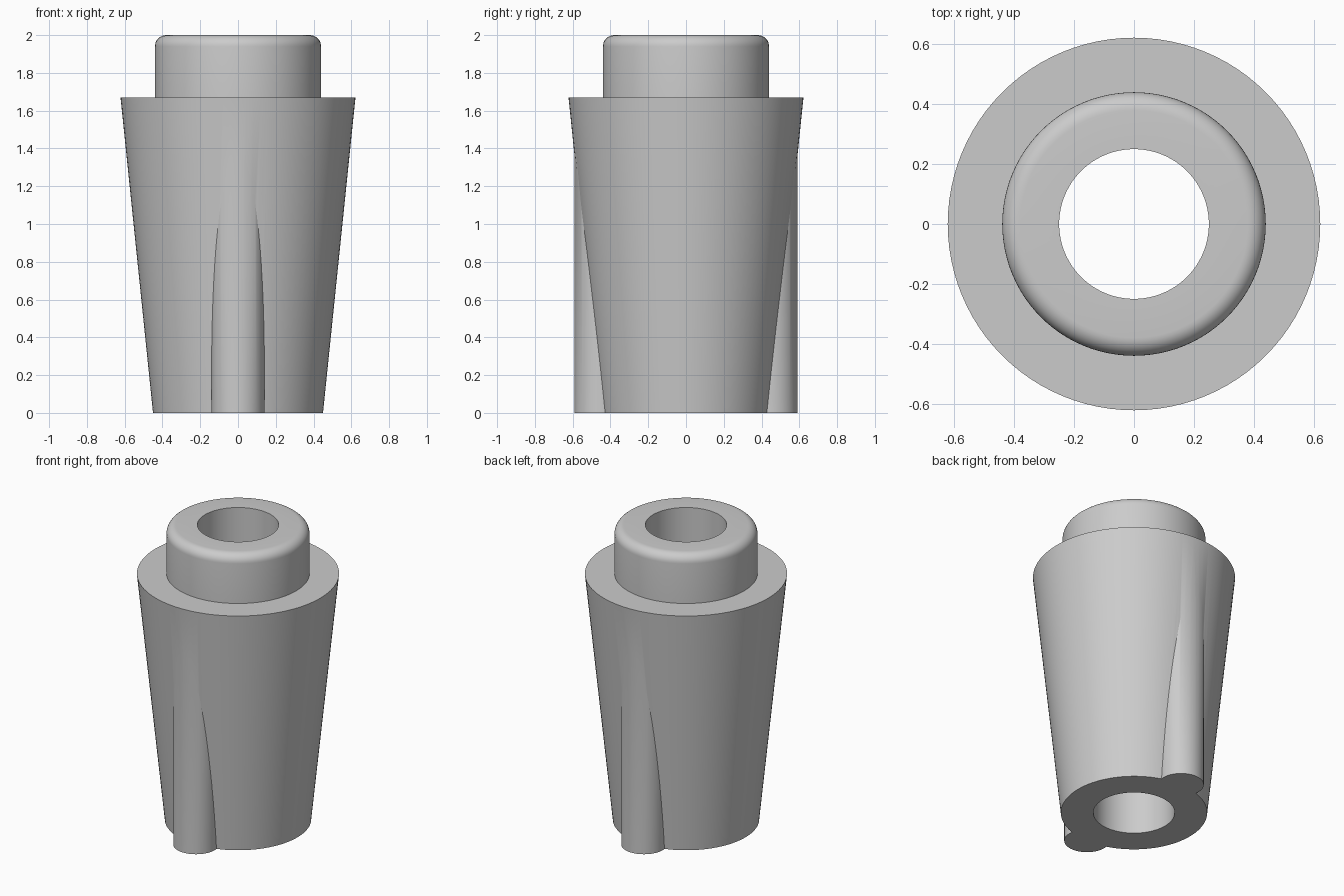
import bpy, bmesh
from math import pi, sin, cos, radians
from mathutils import Matrix, Vector

cube = bpy.data.objects.get("Cube")
if cube:
    bpy.data.objects.remove(cube, do_unlink=True)

SEGMENTS = 96
BORE, NECK, FILLET = 0.25, 0.44, 0.06
RIB_RADIUS, RIB_OFFSET = 0.14, 0.45

# Plain grey material
grey = bpy.data.materials.new("plain grey")
grey.use_nodes = True
colour = (0.6, 0.6, 0.6, 1)
grey.diffuse_color = colour
grey.node_tree.nodes["Principled BSDF"].inputs["Base Color"].default_value = colour


def make_object(name, bm):
    bmesh.ops.recalc_face_normals(bm, faces=bm.faces)
    mesh = bpy.data.meshes.new(name)
    bm.to_mesh(mesh)
    bm.free()
    mesh.materials.append(grey)
    obj = bpy.data.objects.new(name, mesh)
    bpy.context.collection.objects.link(obj)
    return obj


# Tapered sleeve: closed section with rounded neck and bore, turned about z
fillet = [(NECK - FILLET + FILLET * cos(a), 2 - FILLET + FILLET * sin(a))
          for a in (i * pi / 16 for i in range(9))]
section = [(BORE, 0), (0.45, 0), (0.622, 1.67), (NECK, 1.67)] + fillet + [(BORE, 2)]
bm = bmesh.new()
points = [bm.verts.new((r, 0, z)) for r, z in section]
edges = [bm.edges.new((p, points[i - 1])) for i, p in enumerate(points)]
bmesh.ops.spin(bm, geom=points + edges, cent=(0, 0, 0), axis=(0, 0, 1),
               angle=2 * pi, steps=SEGMENTS, use_merge=True)
bmesh.ops.remove_doubles(bm, verts=bm.verts, dist=1e-5)
sleeve = make_object("tapered_sleeve", bm)

# Upright round ribs on front and back, fading into the taper
for name, side in (("front_rib", -1), ("back_rib", 1)):
    bm = bmesh.new()
    bmesh.ops.create_cone(bm, cap_ends=True, segments=64, radius1=RIB_RADIUS,
                          radius2=RIB_RADIUS, depth=1.5,
                          matrix=Matrix.Translation(Vector((0, side * RIB_OFFSET, 0.75))))
    rib = make_object(name, bm)
    rib.hide_render = True
    union = sleeve.modifiers.new(name, "BOOLEAN")
    union.operation = "UNION"
    union.solver = "EXACT"
    union.object = rib
    bpy.context.view_layer.objects.active = sleeve
    bpy.ops.object.modifier_apply(modifier=name)
    bpy.data.objects.remove(rib, do_unlink=True)

# Smooth the round surfaces, keep the rims sharp
bpy.ops.object.select_all(action="DESELECT")
sleeve.select_set(True)
bpy.context.view_layer.objects.active = sleeve
bpy.ops.object.shade_smooth_by_angle(angle=radians(30))
